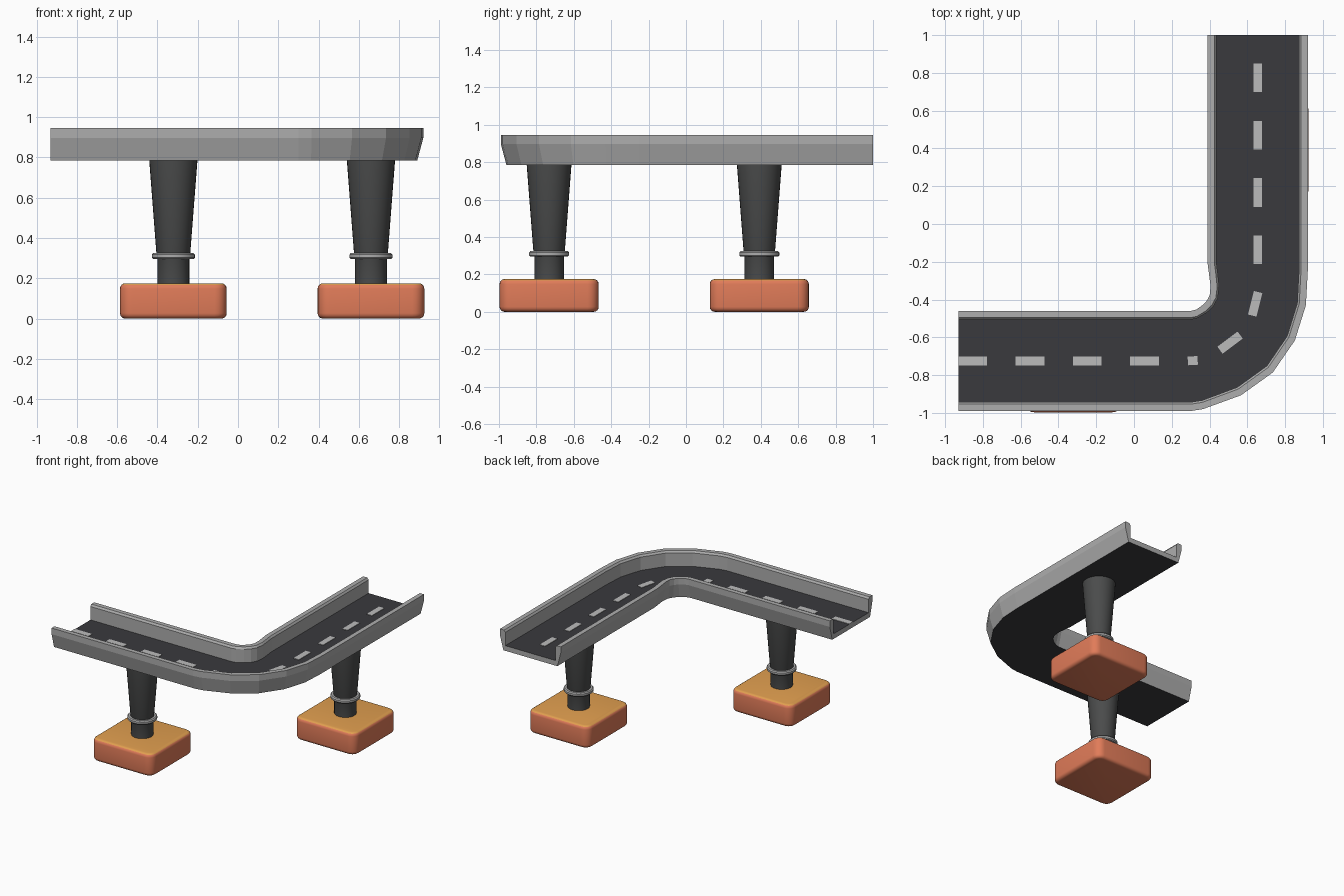
import bpy, bmesh, math
from mathutils import Vector

if "Cube" in bpy.data.objects:
    bpy.data.objects.remove(bpy.data.objects["Cube"])


def material(name, rgb):
    m = bpy.data.materials.new(name)
    m.diffuse_color = (*rgb, 1)
    m.use_nodes = True
    m.node_tree.nodes["Principled BSDF"].inputs["Base Color"].default_value = m.diffuse_color
    return m


asphalt = material("asphalt", (0.042, 0.042, 0.048))
iron = material("dark_iron", (0.07, 0.072, 0.072))
coral = material("coral", (0.75, 0.2, 0.1))
amber = material("amber", (0.76, 0.35, 0.08))


def finish(bm, name, mats=(), smooth=None):
    bmesh.ops.recalc_face_normals(bm, faces=bm.faces)
    me = bpy.data.meshes.new(name)
    bm.to_mesh(me)
    bm.free()
    for m in mats:
        me.materials.append(m)
    ob = bpy.data.objects.new(name, me)
    bpy.context.collection.objects.link(ob)
    if smooth:
        bpy.context.view_layer.objects.active = ob
        ob.select_set(True)
        bpy.ops.object.shade_smooth_by_angle(angle=math.radians(smooth))
        ob.select_set(False)
    return ob


# Road: U-shaped section lofted along (outer edge, inner edge) stations
stations = [((-.93, -.99), (-.93, -.46)), ((.30, -.99), (.30, -.46)),
            ((.365, -.98), (.33, -.453)), ((.566, -.907), (.365, -.428)),
            ((.735, -.786), (.388, -.403)), ((.852, -.616), (.402, -.372)),
            ((.91, -.43), (.405, -.325)), ((.92, -.25), (.397, -.265)),
            ((.92, -.21), (.39, -.21)), ((.92, 1), (.39, 1))]
half = [(.03, .785), (0, .897), (0, .945), (.036, .945), (.047, .93), (.047, .825)]
width = .53
section = half + [(width - d, z) for d, z in reversed(half)]
n = len(section)

bm = bmesh.new()
rings = []
for outer, inner in stations:
    o, i = Vector(outer), Vector(inner)
    across = (i - o).normalized()
    span = (i - o).length
    ring = []
    for d, z in section:
        p = o + across * (d if d < width / 2 else span - (width - d))
        ring.append(bm.verts.new((p.x, p.y, z)))
    rings.append(ring)
for a, b in zip(rings, rings[1:]):
    for k in range(n):
        f = bm.faces.new((a[k], a[(k + 1) % n], b[(k + 1) % n], b[k]))
        f.material_index = 1 if k in (5, n - 1) else 0
for ring in (rings[0], rings[-1]):
    bm.faces.new(ring)
grey = material("concrete", (0.42, 0.42, 0.42))
finish(bm, "road", (grey, asphalt))

# Lane dashes: thin strips along the centre line
dashes = [((x, -.725), (x + .152, -.725)) for x in (-.93, -.627, -.323, -.02)]
dashes += [((.655, y), (.655, y + .152)) for y in (-.212, .091, .394, .698)]
dashes += [((.285, -.725), (.337, -.722)), ((.455, -.668), (.562, -.588)),
           ((.626, -.485), (.657, -.36))]
bm = bmesh.new()
for a, b in dashes:
    a, b = Vector(a), Vector(b)
    u = (b - a).normalized()
    side = Vector((-u.y, u.x)) * .023
    loop = (a - side, b - side, b + side, a + side)
    low = [bm.verts.new((p.x, p.y, .824)) for p in loop]
    top = [bm.verts.new((p.x, p.y, .829)) for p in loop]
    bm.faces.new(top)
    bm.faces.new(low)
    for k in range(4):
        j = (k + 1) % 4
        bm.faces.new((low[k], low[j], top[j], top[k]))
finish(bm, "lane_dashes", (material("dash_grey", (.5, .5, .5)),))


def lathe(name, profile, x, y, mats, segs=32):
    bm = bmesh.new()
    loops = [[bm.verts.new((x + r * math.cos(2 * math.pi * s / segs),
                            y + r * math.sin(2 * math.pi * s / segs), z))
              for s in range(segs)] for r, z in profile]
    for a, b in zip(loops, loops[1:]):
        for s in range(segs):
            t = (s + 1) % segs
            bm.faces.new((a[s], a[t], b[t], b[s]))
    bm.faces.new(loops[0])
    bm.faces.new(loops[-1])
    return finish(bm, name, mats, 35)


def footing(name, x, y):
    # Rounded square block with softened rims and an amber top
    bm = bmesh.new()
    bmesh.ops.create_cube(bm, size=1)
    for v in bm.verts:
        v.co = (x + v.co.x * .53, y + v.co.y * .53, .005 + (v.co.z + .5) * .17)
    upright = [e for e in bm.edges if abs(e.verts[0].co.z - e.verts[1].co.z) > .1]
    bmesh.ops.bevel(bm, geom=upright, offset=.06, segments=5, profile=.5,
                    affect='EDGES')
    rims = [e for e in bm.edges if abs(e.verts[0].co.z - e.verts[1].co.z) < .01]
    bmesh.ops.bevel(bm, geom=rims, offset=.026, segments=4, profile=.5,
                    affect='EDGES')
    bm.normal_update()
    for f in bm.faces:
        f.material_index = 1 if f.normal.z > .75 else 0
    finish(bm, name, (coral, amber), 35)


# Two supports: footing, tapered pillar and collar ring
for tag, x, y in (("front", -.321, -.732), ("back", .66, .392)):
    footing(tag + "_footing", x, y)
    lathe(tag + "_pillar", [(.079, .16), (.079, .3), (.083, .31), (.12, .79)],
          x, y, (iron,))
    lathe(tag + "_collar", [(.08, .295), (.1, .295), (.107, .302), (.107, .317),
                            (.1, .325), (.08, .325)], x, y, (grey,))

# Stand everything on z = 0
for ob in bpy.data.objects:
    if ob.name.endswith("footing"):
        for v in ob.data.vertices:
            v.co.z -= .005 * (1 - v.co.z / .175)
